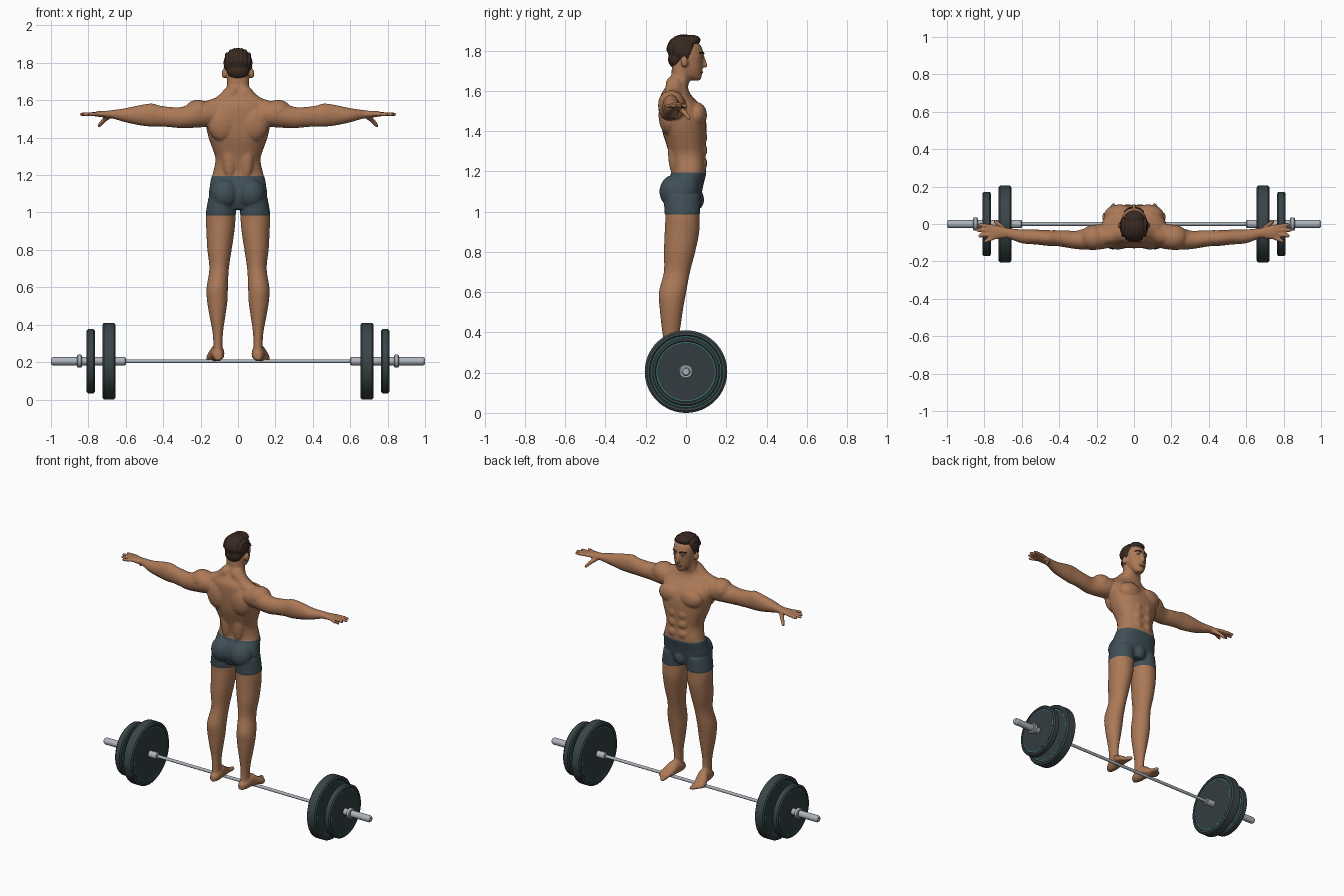
import bpy, bmesh
from math import sin, cos, pi, sqrt, copysign
from mathutils import Vector

if "Cube" in bpy.data.objects:
    bpy.data.objects.remove(bpy.data.objects["Cube"], do_unlink=True)


def material(name, r, g, b):
    m = bpy.data.materials.new(name)
    m.use_nodes = True
    m.diffuse_color = (r, g, b, 1)
    m.node_tree.nodes["Principled BSDF"].inputs["Base Color"].default_value = (r, g, b, 1)
    return m


skin = material("skin", .41, .19, .095)
lip_red = material("lip red", .27, .1, .06)
shorts_grey = material("shorts slate", .05, .078, .095)
hair_brown = material("hair brown", .04, .022, .015)
eye_white = material("eye white", .6, .56, .52)
steel = material("steel", .42, .46, .5)
rim_grey = material("plate rim grey", .042, .06, .065)
disc_grey = material("plate disc grey", .033, .046, .052)
teal = material("teal ring", .03, .36, .31)


def spline(rows, steps):
    """Catmull-Rom interpolation of rows of numbers."""
    if steps == 1:
        return rows
    out = []
    for i in range(len(rows) - 1):
        four = (rows[max(i - 1, 0)], rows[i], rows[i + 1], rows[min(i + 2, len(rows) - 1)])
        for s in range(steps):
            t = s / steps
            out.append([b + t * ((c - a) + t * (2 * a - 5 * b + 4 * c - d
                        + t * (3 * (b - c) + d - a))) / 2 for a, b, c, d in zip(*four)])
    return out + [rows[-1]]


def skin_loops(bm, loops):
    """Bridge rings of points and cap both ends."""
    loops = [[bm.verts.new(p) for p in loop] for loop in loops]
    n = len(loops[0])
    for lo, hi in zip(loops, loops[1:]):
        for k in range(n):
            j = (k + 1) % n
            bm.faces.new((lo[k], lo[j], hi[j], hi[k]))
    bm.faces.new(loops[0])
    bm.faces.new(loops[-1])


def loft(bm, rings, axis, side=1, steps=3, n=28, power=2.0):
    """Skin rings (position, centre 1, centre 2, radius 1, radius 2) along an axis."""
    loops = []
    for a, c1, c2, r1, r2 in spline(rings, steps):
        loop = []
        for k in range(n):
            c, s = cos(2 * pi * k / n), sin(2 * pi * k / n)
            u = c1 + r1 * copysign(abs(c) ** (2 / power), c)
            v = c2 + r2 * copysign(abs(s) ** (2 / power), s)
            p = {"x": (a, u, v), "y": (u, a, v), "z": (u, v, a)}[axis]
            loop.append((side * p[0], p[1], p[2]))
        loops.append(loop)
    skin_loops(bm, loops)


def blob(bm, centre, radii, side=1):
    """An ellipsoid."""
    (x, y, z), (rx, ry, rz) = centre, radii
    angles = [.1 + (pi - .2) * i / 9 for i in range(10)]
    loft(bm, [(z - rz * cos(a), x, y, rx * sin(a), ry * sin(a)) for a in angles],
         "z", side, steps=1, n=18)


def limb(bm, points, r0, r1, side=1):
    """A tapering round-ended tube along a path."""
    path = [Vector((side * x, y, z)) for x, y, z in spline(points, 3)]
    last = len(path) - 1
    start = (path[1] - path[0]).normalized()
    end = (path[-1] - path[-2]).normalized()
    rings = [(path[0] - start * r0 * .8, r0 * .55, start)]
    for i, p in enumerate(path):
        along = (path[min(i + 1, last)] - path[max(i - 1, 0)]).normalized()
        rings.append((p, r0 + (r1 - r0) * i / last, along))
    rings.append((path[-1] + end * r1 * .8, r1 * .55, end))
    loops = []
    for p, r, along in rings:
        u = along.cross(Vector((1, 0, 0))).normalized()
        v = along.cross(u)
        loops.append([p + r * (u * cos(pi * k / 7) + v * sin(pi * k / 7)) for k in range(14)])
    skin_loops(bm, loops)


def finish(bm, name, mats, voxel=0, smooth=0):
    bmesh.ops.recalc_face_normals(bm, faces=bm.faces)
    mesh = bpy.data.meshes.new(name)
    bm.to_mesh(mesh)
    bm.free()
    ob = bpy.data.objects.new(name, mesh)
    bpy.context.collection.objects.link(ob)
    for m in mats:
        mesh.materials.append(m)
    bpy.ops.object.select_all(action="DESELECT")
    ob.select_set(True)
    bpy.context.view_layer.objects.active = ob
    if voxel:
        mod = ob.modifiers.new("merge", "REMESH")
        mod.mode, mod.voxel_size = "VOXEL", voxel
        bpy.ops.object.modifier_apply(modifier=mod.name)
        mod = ob.modifiers.new("soften", "SMOOTH")
        mod.factor, mod.iterations = .5, smooth
        bpy.ops.object.modifier_apply(modifier=mod.name)
        bpy.ops.object.shade_smooth()
    else:
        bpy.ops.object.shade_smooth_by_angle(angle=pi / 6)
    return ob


# Body: trunk and neck
body = bmesh.new()
trunk = [(1.02, -.01, .1, .07), (1.08, -.015, .15, .088), (1.14, -.005, .148, .09),
         (1.2, .015, .137, .084), (1.28, .008, .12, .09), (1.34, 0, .136, .1),
         (1.4, -.008, .157, .11), (1.47, -.015, .172, .112), (1.53, -.03, .17, .1),
         (1.58, -.05, .14, .075), (1.62, -.045, .085, .055), (1.66, -.027, .062, .048),
         (1.74, -.02, .058, .05)]
loft(body, [(z, 0, cy, rx, ry) for z, cy, rx, ry in trunk], "z", power=2.3)
blob(body, (0, .06, 1.06), (.035, .027, .045))

# Head, jaw and nose
blob(body, (0, -.005, 1.79), (.07, .083, .078))
face = [(1.652, .05, .018, .022), (1.668, .035, .038, .042), (1.7, .027, .055, .054),
        (1.74, .02, .064, .064), (1.78, .015, .068, .071), (1.82, .01, .064, .067),
        (1.85, 0, .05, .05)]
loft(body, [(z, 0, cy, rx, ry) for z, cy, rx, ry in face], "z")
limb(body, [(0, .084, 1.77), (0, .091, 1.745), (0, .098, 1.724)], .008, .011)

arm = [(.12, -.065, 1.525, .06, .06), (.2, -.07, 1.525, .068, .07),
       (.3, -.085, 1.508, .05, .057), (.36, -.08, 1.51, .046, .054),
       (.42, -.075, 1.516, .042, .056), (.46, -.075, 1.521, .042, .062),
       (.52, -.07, 1.52, .04, .055), (.6, -.066, 1.52, .037, .038),
       (.67, -.05, 1.525, .028, .023), (.7, -.047, 1.525, .031, .019),
       (.74, -.044, 1.527, .039, .016), (.765, -.044, 1.526, .035, .012)]
leg = [(1.08, .085, -.02, .07, .09), (.98, .092, -.018, .079, .085),
       (.9, .094, -.02, .075, .086), (.8, .099, -.032, .065, .078),
       (.7, .101, -.045, .052, .065), (.6, .111, -.067, .057, .068),
       (.53, .111, -.072, .055, .06), (.45, .11, -.074, .043, .05),
       (.36, .108, -.075, .028, .038), (.29, .107, -.075, .025, .036),
       (.24, .107, -.075, .03, .038)]
foot = [(-.125, .106, .232, .02, .02), (-.085, .107, .243, .034, .038),
        (-.03, .112, .25, .036, .045), (.02, .125, .232, .042, .028),
        (.06, .132, .222, .036, .017)]
fingers = [((.75, -.015), (.825, -.003)), ((.755, -.034), (.838, -.032)),
           ((.755, -.053), (.825, -.063)), ((.745, -.07), (.795, -.093))]
muscles = [((.075, .052, 1.48), (.085, .053, .065)),    # chest
           ((.085, -.085, 1.48), (.08, .052, .1)),      # upper back
           ((.045, -.06, 1.31), (.04, .03, .13)),       # lower back
           ((.07, -.058, 1.1), (.074, .072, .08)),      # buttock
           ((.215, -.072, 1.535), (.075, .068, .068)),  # shoulder
           ((.074, -.008, 1.743), (.013, .018, .028)),  # ear
           ((.022, .075, 1.784), (.026, .012, .008))]   # brow
for s in (1, -1):
    loft(body, arm, "x", s)
    loft(body, leg, "z", s)
    loft(body, foot, "y", s)
    for centre, radii in muscles:
        blob(body, centre, radii, s)
    for row in range(3):
        blob(body, (.034, .084, 1.24 + .065 * row), (.034, .022, .034), s)
    limb(body, [(.03, -.055, 1.64), (.09, -.062, 1.58), (.17, -.07, 1.55)], .045, .045, s)
    for (x0, y0), (x1, y1) in fingers:
        limb(body, [(x0, y0, 1.527), (x1, y1, 1.524)], .012, .01, s)
    limb(body, [(.69, -.035, 1.515), (.72, -.005, 1.49), (.743, .015, 1.463)], .015, .01, s)
    for i in range(5):
        t = i / 4
        limb(body, [(.105 + .052 * t, .055 - .03 * t, .22),
                    (.11 + .05 * t, .1 - .06 * t, .217)], .013, .013 - .003 * t, s)
man = finish(body, "body", [skin, shorts_grey], .0065, 3)

# Shorts: cut clean hems, colour and slightly thicken the band
HEM, WAIST = .985, 1.195
bm = bmesh.new()
bm.from_mesh(man.data)
for z in (HEM, WAIST):
    bmesh.ops.bisect_plane(bm, geom=bm.verts[:] + bm.edges[:] + bm.faces[:],
                           plane_co=(0, 0, z), plane_no=(0, 0, 1))
for f in bm.faces:
    f.material_index = int(HEM < f.calc_center_median().z < WAIST)
    f.smooth = True
bm.normal_update()
for v in bm.verts:
    if all(f.material_index for f in v.link_faces):
        v.co += v.normal * .003
bm.to_mesh(man.data)
bm.free()

# Hair: cap, nape, swept front, sideburns and combed ridges
hair = bmesh.new()
blob(hair, (0, -.012, 1.8), (.078, .081, .077))
blob(hair, (0, -.05, 1.757), (.06, .04, .045))
blob(hair, (0, .033, 1.852), (.054, .04, .026))
for s in (1, -1):
    limb(hair, [(.068, 0, 1.785), (.067, .006, 1.745)], .01, .006, s)
for i in range(-3, 4):
    x = i * .02
    k = sqrt(1 - (x / .078) ** 2)
    limb(hair, [(x, -.012 + .08 * k * cos(a), 1.8 + .073 * k * sin(a))
                for a in (.7, 1.3, 1.9, 2.5, 3.1)], .01, .008)
finish(hair, "hair", [hair_brown], .005, 2)

# Face details
brows, eyes, irises, lips = (bmesh.new() for _ in range(4))
for s in (1, -1):
    limb(brows, [(.013, .087, 1.785), (.03, .082, 1.791), (.049, .067, 1.786)], .005, .004, s)
    blob(eyes, (.028, .076, 1.769), (.012, .008, .006), s)
    blob(irises, (.028, .081, 1.769), (.005, .004, .005), s)
blob(lips, (0, .077, 1.692), (.021, .008, .007))
finish(brows, "eyebrows", [hair_brown])
finish(eyes, "eyes", [eye_white])
finish(irises, "irises", [hair_brown])
finish(lips, "lips", [lip_red])

# Barbell
AXLE = .205


def turned(name, profile, mats, side=1):
    """Lathe (x, radius) points round the bar; end discs take the last material."""
    bm = bmesh.new()
    loft(bm, [(x, 0, AXLE, r, r) for x, r in profile], "x", side, steps=1, n=64)
    for f in bm.faces:
        f.material_index = len(mats) - 1 if len(f.verts) > 4 else 0
    finish(bm, name, mats)


turned("bar", [(-.62, .01), (.62, .01)], [steel])
for s, word in ((1, "left"), (-1, "right")):
    turned(word + "_sleeve", [(.6, .018), (.604, .022), (.99, .022), (1, .016)], [steel], s)
    turned(word + "_collar", [(.835, .03), (.839, .035), (.856, .035), (.86, .03)], [steel], s)
    for size, x0, x1, r in (("large", .655, .725, .205), ("small", .765, .81, .172)):
        half = [(x0 + .005, r * .87), (x0, r * .89), (x0, r * .95), (x0 + .008, r)]
        profile = half + [(x0 + x1 - x, q) for x, q in reversed(half)]
        turned(f"{word}_{size}_plate", profile, [rim_grey, disc_grey], s)
        # Thin teal ring on each face of the plate
        rings = bmesh.new()
        for x in (x0 + .005, x1 - .005):
            loft(rings, [(x - .001, 0, AXLE, r * .835, r * .835),
                         (x - .001, 0, AXLE, r * .85, r * .85),
                         (x + .001, 0, AXLE, r * .85, r * .85),
                         (x + .001, 0, AXLE, r * .835, r * .835)], "x", s, steps=1, n=64)
        bmesh.ops.delete(rings, geom=[f for f in rings.faces if len(f.verts) > 4],
                         context="FACES_ONLY")
        finish(rings, f"{word}_{size}_plate_rings", [teal])
